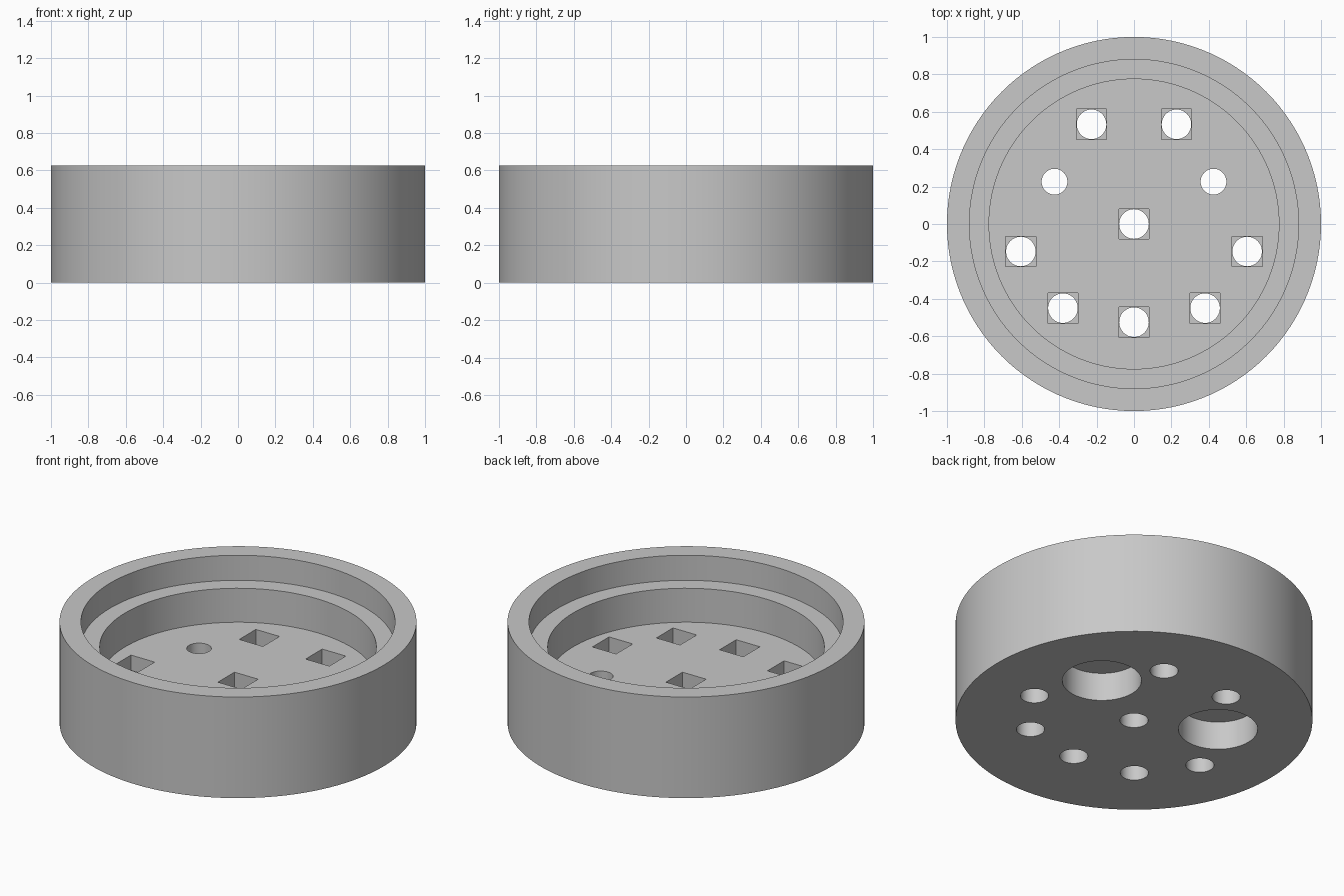
import bpy, bmesh, math
from mathutils import Matrix, Vector

cube = bpy.data.objects.get("Cube")
if cube:
    bpy.data.objects.remove(cube, do_unlink=True)

HEIGHT, LEDGE, FLOOR = 0.625, 0.47, 0.26
POCKET_BOTTOM, BORE_TOP = 0.13, 0.175
SEGMENTS = 120

grey = bpy.data.materials.new("light grey")
grey.use_nodes = True
colour = (0.58, 0.58, 0.58, 1)
grey.diffuse_color = colour
grey.node_tree.nodes["Principled BSDF"].inputs["Base Color"].default_value = colour


def make_object(name, bm):
    bmesh.ops.recalc_face_normals(bm, faces=bm.faces)
    mesh = bpy.data.meshes.new(name)
    bm.to_mesh(mesh)
    bm.free()
    mesh.materials.append(grey)
    obj = bpy.data.objects.new(name, mesh)
    bpy.context.collection.objects.link(obj)
    return obj


def lathe(name, profile):
    """Revolve a profile that starts and ends on the z axis."""
    bm = bmesh.new()
    verts = [bm.verts.new((r, 0, z)) for r, z in profile]
    edges = [bm.edges.new(pair) for pair in zip(verts, verts[1:])]
    bmesh.ops.spin(bm, geom=verts + edges, cent=(0, 0, 0), axis=(0, 0, 1),
                   angle=math.tau, steps=SEGMENTS, use_duplicate=False)
    bmesh.ops.remove_doubles(bm, verts=bm.verts, dist=0.0001)
    bmesh.ops.dissolve_limit(bm, angle_limit=0.01, verts=bm.verts, edges=bm.edges)
    return make_object(name, bm)


def cut(body, points, z0, z1, radius, square=False):
    """Cut an upright hole at each point, round or square."""
    bm = bmesh.new()
    for x, y in points:
        spot = Matrix.Translation(Vector((x, y, (z0 + z1) / 2)))
        if square:
            size = Matrix.Diagonal((2 * radius, 2 * radius, z1 - z0, 1))
            bmesh.ops.create_cube(bm, size=1, matrix=spot @ size)
        else:
            bmesh.ops.create_cone(bm, cap_ends=True, segments=48, radius1=radius,
                                  radius2=radius, depth=z1 - z0, matrix=spot)
    cutter = make_object("hole_cutter", bm)
    cutter.hide_render = True
    mod = body.modifiers.new("holes", 'BOOLEAN')
    mod.operation, mod.solver, mod.object = 'DIFFERENCE', 'EXACT', cutter
    bpy.context.view_layer.objects.active = body
    bpy.ops.object.modifier_apply(modifier=mod.name)
    bpy.data.objects.remove(cutter, do_unlink=True)


def mirrored(points):
    return [(side * x, y) for x, y in points for side in (-1, 1)]


# Round cup with a stepped recess
cup = lathe("stepped_round_base", [
    (0, 0), (1, 0), (1, HEIGHT), (0.88, HEIGHT), (0.88, LEDGE),
    (0.775, LEDGE), (0.775, FLOOR), (0, FLOOR)])

# Bolt holes with square pockets opening on the floor
bolts = [(0, 0), (0, -0.525)] + mirrored([(0.227, 0.533), (0.605, -0.147), (0.38, -0.45)])
cut(cup, bolts, POCKET_BOTTOM, FLOOR + 0.1, 0.081, square=True)
cut(cup, bolts, -0.1, FLOOR + 0.1, 0.079)

# Small round holes with wide counterbores underneath
sockets = mirrored([(0.425, 0.226)])
cut(cup, sockets, -0.1, BORE_TOP, 0.222)
cut(cup, sockets, -0.15, FLOOR + 0.1, 0.069)

# Smooth round walls, crisp edges
bpy.ops.object.select_all(action='DESELECT')
cup.select_set(True)
bpy.context.view_layer.objects.active = cup
bpy.ops.object.shade_smooth_by_angle(angle=math.radians(30))
